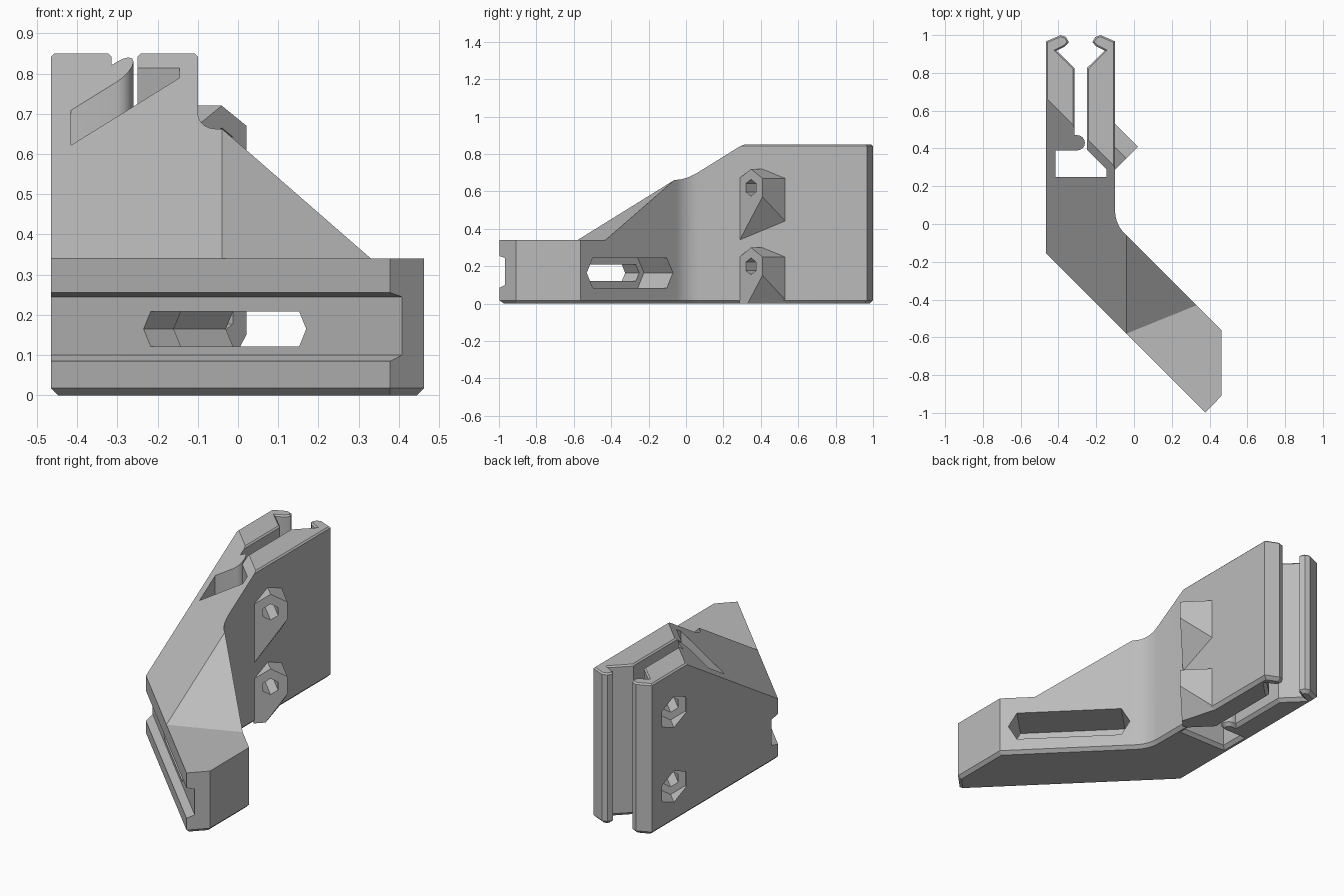
import bpy, bmesh, math
from mathutils import Vector

cube = bpy.data.objects.get("Cube")
if cube:
    bpy.data.objects.remove(cube, do_unlink=True)

grey = bpy.data.materials.new("light_grey_plastic")
grey.use_nodes = True
grey.diffuse_color = (0.5, 0.5, 0.5, 1)
grey.node_tree.nodes["Principled BSDF"].inputs["Base Color"].default_value = (0.5, 0.5, 0.5, 1)


def finish(name, bm):
    bmesh.ops.recalc_face_normals(bm, faces=bm.faces)
    mesh = bpy.data.meshes.new(name)
    bm.to_mesh(mesh)
    bm.free()
    mesh.materials.append(grey)
    obj = bpy.data.objects.new(name, mesh)
    bpy.context.collection.objects.link(obj)
    return obj


def loft(bm, rings):
    """Closed solid through rings of equal point count."""
    rows = [[bm.verts.new(p) for p in ring] for ring in rings]
    n = len(rows[0])
    bm.faces.new(rows[0])
    bm.faces.new(rows[-1])
    for a, b in zip(rows, rows[1:]):
        for i in range(n):
            j = (i + 1) % n
            bm.faces.new((a[i], a[j], b[j], b[i]))


def prism(name, pts, degrees, start, end, clips=()):
    """Extrude an upright section (along, z) sideways, then trim below clip planes."""
    a = math.radians(degrees)
    along = Vector((math.cos(a), math.sin(a), 0))
    side = Vector((-math.sin(a), math.cos(a), 0))
    bm = bmesh.new()
    loft(bm, [[along * p + side * w + Vector((0, 0, z)) for p, z in pts] for w in (start, end)])
    for co, no in clips:
        geom = bm.verts[:] + bm.edges[:] + bm.faces[:]
        cut = bmesh.ops.bisect_plane(bm, geom=geom, plane_co=co, plane_no=no, clear_inner=True)
        edges = [e for e in cut["geom_cut"] if isinstance(e, bmesh.types.BMEdge)]
        if edges:
            bmesh.ops.contextual_create(bm, geom=edges)
    return finish(name, bm)


def inset(pts, d):
    """Move a counter-clockwise outline inward by d with mitred corners."""
    out = []
    for i, p in enumerate(pts):
        e1 = (p - pts[i - 1]).normalized()
        e2 = (pts[(i + 1) % len(pts)] - p).normalized()
        n1, n2 = Vector((-e1.y, e1.x)), Vector((-e2.y, e2.x))
        out.append(p + (n1 + n2) * (d / (1 + n1.dot(n2))))
    return out


def combine(target, tool, operation):
    mod = target.modifiers.new("combine", "BOOLEAN")
    mod.operation = operation
    mod.solver = "EXACT"
    mod.object = tool
    bpy.context.view_layer.objects.active = target
    bpy.ops.object.modifier_apply(modifier=mod.name)
    bpy.data.objects.remove(tool, do_unlink=True)


def arc(cx, cy, r, a0, a1, steps):
    angles = [math.radians(a0 + (a1 - a0) * i / steps) for i in range(steps + 1)]
    return [(cx + r * math.cos(a), cy + r * math.sin(a)) for a in angles]


def hexagon(u, z, r):
    return [(u + r * math.sin(k * math.pi / 3), z + r * math.cos(k * math.pi / 3)) for k in range(6)]


def long_hex(t0, t1, z, h):
    tip = h * 0.577
    return [(t0, z), (t0 + tip, z - h), (t1 - tip, z - h), (t1, z), (t1 - tip, z + h), (t0 + tip, z + h)]


# Plan outline: slanted foot, two clip jaws, flex pocket with rounded stop
MID = -0.2825
jaw = [(-0.10, 0.967), (-0.177, 1.0), (-0.205, 0.99), (-0.22, 0.963),
       (-0.20, 0.94), (-0.155, 0.918), (-0.25, 0.825)]
other_jaw = [(2 * MID - x, y) for x, y in reversed(jaw)]
outline = [(-0.465, -0.155), (0.378, -0.998), (0.463, -0.91), (0.463, -0.563)]
outline += arc(0.069, 0.07, 0.169, 225, 180, 8)
outline += jaw
outline += [(-0.25, 0.395), (-0.145, 0.29), (-0.145, 0.25), (-0.415, 0.25), (-0.415, 0.39)]
outline += arc(-0.30, 0.43, 0.04, -90, 90, 8) + [(-0.315, 0.47)]
outline += other_jaw
outline = [Vector(p) for p in outline]

bm = bmesh.new()
loft(bm, [[(p.x, p.y, z) for p in inset(outline, d)]
          for d, z in ((0.018, 0), (0, 0.018), (0, 0.842), (0.008, 0.85))])
bracket = finish("clip_bracket", bm)

# Sloped roof parallel to the slanted front
R2 = math.sqrt(2)
slope = [(s / R2, 0.34 + 0.62 * (s + 0.62)) for s in (-0.82, 0.42)]
combine(bracket, prism("roof_cutter", slope + [(slope[0][0], slope[1][1])], 45, -2, 2), "DIFFERENCE")

# Second slope dropping to the low flat top of the foot
g = -0.523
wedge = [(-2, 0.34), (g, 0.34), (g + 0.9, 0.34 + 0.9 * 0.669), (-2, 0.95)]
combine(bracket, prism("foot_cutter", wedge, 112, -2, 2), "DIFFERENCE")

# Groove along the slanted front
groove = [(-0.47, 0.075), (-0.438, 0.085), (-0.396, 0.10),
          (-0.396, 0.245), (-0.438, 0.255), (-0.47, 0.262)]
combine(bracket, prism("groove_cutter", groove, 45, -2, 2), "DIFFERENCE")

# Long adjustment slot with wider recess behind
combine(bracket, prism("slot_cutter", long_hex(0.064, 0.636, 0.165, 0.044), -45, -0.6, 0.1), "DIFFERENCE")
combine(bracket, prism("recess_cutter", long_hex(0.028, 0.68, 0.165, 0.08), -45, -0.29, 0.1), "DIFFERENCE")

# Angled screw bosses with sloping supports, holes and nut recesses
U = 0.217
for z in (0.62, 0.20):
    a, b, c = Vector((0.02, 0.41, z - 0.05)), Vector((-0.10, 0.525, z - 0.18)), Vector((-0.10, 0.285, z - 0.28))
    normal = (b - a).cross(c - a)
    if normal.z < 0:
        normal.negate()
    section = [(U - 0.087, z - 0.4), (U + 0.087, z - 0.4), (U + 0.087, z + 0.05),
               (U, z + 0.1), (U - 0.087, z + 0.05)]
    clips = [(a, normal), (Vector((0, 0, 0)), Vector((0, 0, 1)))]
    combine(bracket, prism("screw_boss", section, 45, 0.274, 0.46, clips), "UNION")
    combine(bracket, prism("screw_hole", hexagon(U, z, 0.045), 45, 0.2, 1.1), "DIFFERENCE")
    combine(bracket, prism("nut_recess", hexagon(U, z, 0.088), 45, 0.78, 1.1), "DIFFERENCE")

# Smooth the rounded corners, keep the rest crisp
bpy.ops.object.select_all(action="DESELECT")
bracket.select_set(True)
bpy.context.view_layer.objects.active = bracket
bpy.ops.object.shade_smooth_by_angle(angle=math.radians(25))
